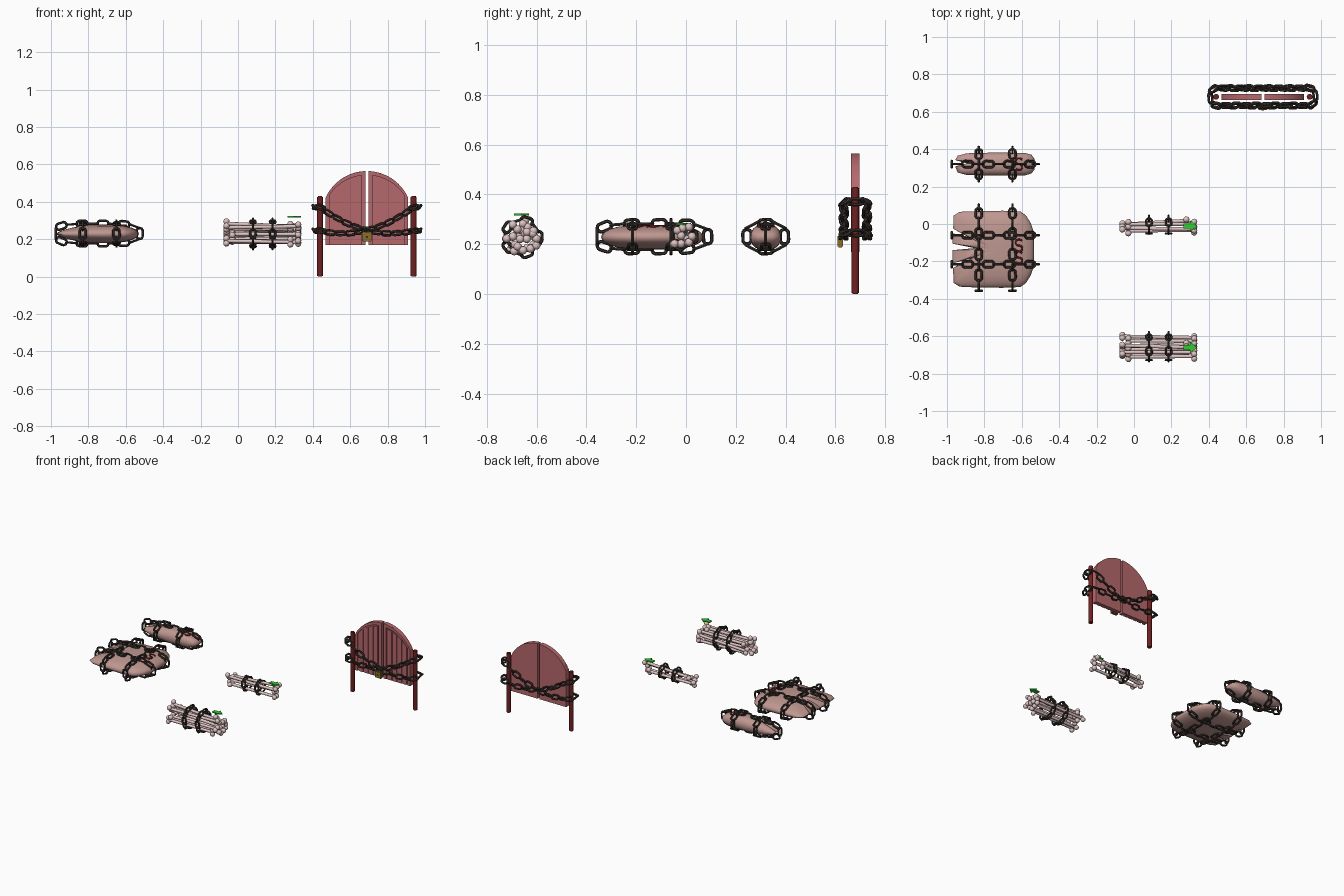
import bpy, bmesh, math, random
from mathutils import Vector, Matrix

if "Cube" in bpy.data.objects:
    bpy.data.objects.remove(bpy.data.objects["Cube"])
random.seed(4)

def mat(name, r, g, b):
    m = bpy.data.materials.new(name)
    m.diffuse_color = (r, g, b, 1)
    m.use_nodes = True
    m.node_tree.nodes["Principled BSDF"].inputs["Base Color"].default_value = m.diffuse_color
    return m

HIDE = mat("hide_pink", .52, .31, .28)
BONE = mat("bone_pale", .72, .55, .54)
GATE = mat("gate_pink", .47, .14, .15)
POST = mat("post_red", .16, .015, .015)
IRON = mat("dark_iron", .045, .035, .03)
BRASS = mat("old_brass", .25, .16, .02)
GREEN = mat("arrow_green", .03, .6, .03)
RED = mat("hook_red", .15, .01, .01)

def finish(name, bm, material, angle=40):
    bmesh.ops.recalc_face_normals(bm, faces=bm.faces)
    me = bpy.data.meshes.new(name)
    bm.to_mesh(me)
    bm.free()
    me.materials.append(material)
    me.shade_smooth()
    me.set_sharp_from_angle(angle=math.radians(angle))
    ob = bpy.data.objects.new(name, me)
    bpy.context.collection.objects.link(ob)
    return ob

def tube(name, pts, r, material):
    cu = bpy.data.curves.new(name, 'CURVE')
    cu.dimensions = '3D'
    cu.bevel_depth, cu.bevel_resolution, cu.use_fill_caps = r, 2, True
    sp = cu.splines.new('POLY')
    sp.points.add(len(pts) - 1)
    for p, co in zip(sp.points, pts):
        p.co = (*co, 1)
    cu.materials.append(material)
    ob = bpy.data.objects.new(name, cu)
    bpy.context.collection.objects.link(ob)

def prism(bm, loop, depth):
    f = bm.faces.new([bm.verts.new(p) for p in loop])
    ex = bmesh.ops.extrude_face_region(bm, geom=[f])
    bmesh.ops.translate(bm, vec=depth, verts=[v for v in ex['geom'] if isinstance(v, bmesh.types.BMVert)])

# --- chains: stadium links spread along a closed path
def add_link(bm, mx, L, W, r, n=14, k=6):
    R, a = W / 2 - r, (L - W) / 2
    rings = []
    for i in range(n):
        t = 2 * math.pi * (i + .5) / n
        c, s = math.cos(t), math.sin(t)
        ring = []
        for j in range(k):
            u = 2 * math.pi * j / k
            q = R + r * math.cos(u)
            ring.append(bm.verts.new(mx @ Vector((math.copysign(a, c) + q * c, q * s, r * math.sin(u)))))
        rings.append(ring)
    for i in range(n):
        A, B = rings[i], rings[(i + 1) % n]
        for j in range(k):
            bm.faces.new((A[j], A[(j + 1) % k], B[(j + 1) % k], B[j]))

def chain(bm, pts, ref, roll=0.0, L=.072, W=.048, r=.0068, pitch=.053):
    pts = [Vector(p) for p in pts]
    cum = [0]
    for i in range(len(pts)):
        cum.append(cum[-1] + (pts[(i + 1) % len(pts)] - pts[i]).length)
    total = cum[-1]
    def at(d):
        d %= total
        i = next((i for i in range(len(pts)) if cum[i + 1] >= d), len(pts) - 1)
        return pts[i].lerp(pts[(i + 1) % len(pts)], (d - cum[i]) / max(cum[i + 1] - cum[i], 1e-9))
    n = max(4, 2 * round(total / pitch / 2))
    for i in range(n):
        d = total * i / n
        t = (at(d + pitch / 2) - at(d - pitch / 2)).normalized()
        w = Vector(ref).cross(t).normalized()
        w = Matrix.Rotation(roll + (i % 2) * math.pi / 2, 3, t) @ w
        mx = Matrix((t, w, t.cross(w))).transposed().to_4x4()
        mx.translation = at(d)
        add_link(bm, mx, L, W, r)

def loop(axis, c, a, h, e=.55):
    out = []
    for i in range(160):
        t = 2 * math.pi * i / 160
        p, q = [math.copysign(abs(f) ** e, f) for f in (math.cos(t), math.sin(t))]
        out.append((c[0] + a * p, c[1], c[2] + h * q) if axis == 'x' else (c[0], c[1] + a * p, c[2] + h * q))
    return out

# --- hides: rounded pads from a notched outline, thinner toward the left
def pad(name, c, outline, h):
    bm = bmesh.new()
    n, rings = len(outline), []
    levels = [.15, .45, .68, .83, .93, .98, 1]
    for sgn, s in [(1, s) for s in levels] + [(-1, s) for s in levels[-2::-1]]:
        ring = []
        for x, y in outline:
            thin = .55 + .45 * min(1, max(0, (x * s + .215) / .17))
            z = sgn * h * thin * max(0, 1 - s ** 3) ** .5
            ring.append(bm.verts.new((c[0] + x * s, c[1] + y * s, c[2] + z)))
        rings.append(ring)
    for A, B in zip(rings, rings[1:]):
        for i in range(n):
            bm.faces.new((A[i], A[(i + 1) % n], B[(i + 1) % n], B[i]))
    bm.faces.new(rings[0])
    bm.faces.new(rings[-1])
    finish(name, bm, HIDE, 50)

big = [(.217, 0), (.217, .09), (.2, .14), (.175, .18), (.145, .202), (.05, .206), (-.08, .204), (-.18, .2),
       (-.212, .18), (-.215, .11), (-.14, .068), (-.216, .085), (-.218, .03), (-.1, .006), (-.218, -.005),
       (-.218, -.075), (-.12, -.05), (-.216, -.1), (-.212, -.18), (-.18, -.2), (-.08, -.205),
       (.05, -.206), (.145, -.202), (.175, -.18), (.2, -.14), (.217, -.09)]
small = [(.213, 0), (.21, .03), (.195, .05), (.16, .06), (0, .062), (-.15, .058), (-.2, .045), (-.213, .022),
         (-.15, .004), (-.213, -.012), (-.2, -.045), (-.15, -.058), (0, -.062), (.16, -.06), (.195, -.05), (.21, -.03)]
pad("wide_hide", (-.752, -.135, .228), big, .05)
pad("rolled_hide", (-.743, .32, .228), small, .05)

bm = bmesh.new()
for x in (-.83, -.65):
    chain(bm, loop('y', (x, -.135, .23), .222, .052), (1, 0, 0))
for y in (-.06, -.215):
    chain(bm, loop('x', (-.75, y, .23), .224, .052), (0, 1, 0))
finish("wide_hide_chains", bm, IRON)
bm = bmesh.new()
for x in (-.83, -.65):
    chain(bm, loop('y', (x, .32, .23), .075, .052), (1, 0, 0))
chain(bm, loop('x', (-.75, .32, .23), .224, .052), (0, 1, 0))
finish("rolled_hide_chains", bm, IRON)

# small curled hooks lying on the hides
for k, y in enumerate((-.115, -.18, .32)):
    pts = []
    for i in range(13):
        t = math.radians(30 + 240 * i / 12)
        pts.append((-.615 + .018 * math.cos(t), y + .016 + .016 * math.sin(t), .272))
    pts += [(2 * -.615 - px, 2 * y - py, pz) for px, py, pz in pts[::-1]]
    tube("curled_hook_%d" % k, pts, .005, RED)

# --- bone bundles
def bone(bm, p, q, ang, r):
    p, q = Vector(p), Vector(q)
    d = q - p
    rot = d.to_track_quat('Z', 'Y').to_matrix().to_4x4()
    bmesh.ops.create_cone(bm, segments=10, radius1=.01, radius2=.01, depth=d.length, cap_ends=True,
                          matrix=Matrix.Translation((p + q) / 2) @ rot)
    for e in (p, q):
        for s in (-1, 1):
            off = Vector((0, math.cos(ang), math.sin(ang))) * s * r * .8
            bmesh.ops.create_uvsphere(bm, u_segments=12, v_segments=8, radius=r, matrix=Matrix.Translation(e + off))

def bundle(name, c, spots, R, arrow_z):
    bm = bmesh.new()
    for i, (y, z) in enumerate(spots):
        j = [random.uniform(-.012, .012) for _ in range(4)]
        x0 = -.062 if i % 3 else -.03
        x1 = .322 if i % 3 != 1 else .28
        bone(bm, (x0, c[0] + y + j[0], c[1] + z + j[1]), (x1, c[0] + y + j[2], c[1] + z + j[3]), i * 1.1, .0165)
    finish(name, bm, BONE, 60)
    bm = bmesh.new()
    for x in (.08, .185):
        chain(bm, loop('y', (x, c[0], c[1]), R, R, 1), (1, 0, 0), L=.06, W=.042, r=.0065, pitch=.044)
    finish(name + "_chains", bm, IRON)
    # flat direction arrow above the bundle end
    bm = bmesh.new()
    prof = [(.265, -.014), (.3, -.014), (.3, -.03), (.337, 0), (.3, .03), (.3, .014), (.265, .014)]
    prism(bm, [(x, c[0] + y, arrow_z - .004) for x, y in prof], (0, 0, .008))
    finish(name + "_arrow", bm, GREEN, 20)

bundle("small_bone_bundle", (-.01, .23), [(-.02, -.02), (.018, -.018), (-.018, .02), (.016, .026)], .04, .281)
ring = [(.05 * math.cos(i * math.pi / 4), .046 * math.sin(i * math.pi / 4)) for i in range(8)]
bundle("large_bone_bundle", (-.66, .228), [(0, 0), (.012, .02)] + ring, .068, .32)

# --- gate: posts, arched leaves and front planks
CX = .689
bm = bmesh.new()
for s in (-1, 1):
    bmesh.ops.create_cone(bm, segments=16, radius1=.0155, radius2=.0155, depth=.43, cap_ends=True,
                          matrix=Matrix.Translation((CX + s * .25, .68, .215)))
bmesh.ops.bevel(bm, geom=[e for e in bm.edges if abs(e.verts[0].co.z - e.verts[1].co.z) < .01],
                offset=.004, segments=2, affect='EDGES')
finish("gate_posts", bm, POST)

def top(d):
    return .322 + math.sqrt(.242 ** 2 - d * d)

def strip(bm, s, d0, d1, lo, drop, y0, y1, n=8):
    ds = [d0 + (d1 - d0) * i / n for i in range(n + 1)]
    pts = [(CX + s * d, y0, top(d) - drop) for d in ds]
    pts += [(CX + s * d, y0, lo(d)) for d in (ds[::-1] if lo(d0) != lo(d1) else (d1, d0))]
    prism(bm, pts, (0, y1 - y0, 0))

for s, side in ((-1, "left"), (1, "right")):
    bm = bmesh.new()
    strip(bm, s, .008, .22, lambda d: .168, 0, .672, .696, 16)
    finish(side + "_gate_leaf", bm, GATE, 30)
    bm = bmesh.new()
    strip(bm, s, .008, .03, lambda d: .168, 0, .663, .674)
    strip(bm, s, .2, .22, lambda d: .168, 0, .663, .674)
    strip(bm, s, .03, .2, lambda d: top(d) - .022, 0, .663, .674)
    for i in range(4):
        strip(bm, s, .04 + i * .039, .072 + i * .039, lambda d: .168, .032, .665, .674)
    finish(side + "_gate_planks", bm, GATE, 30)

# gate chains: two sagging loops crossing front and back
def gate_path(zl, zr, g):
    x0, x1, out = .44, .938, []
    def z(u):
        return zl + (zr - zl) * u - .24 * u * (1 - u)
    for i in range(40):
        u = i / 40
        out.append((x0 + (x1 - x0) * u, .68 - g, z(u)))
    out += [(x1 + .032 * math.sin(a), .68 - g * math.cos(a), zr) for a in [math.pi * i / 16 for i in range(16)]]
    for i in range(40):
        u = 1 - i / 40
        out.append((x0 + (x1 - x0) * u, .68 + g, z(u)))
    out += [(x0 - .032 * math.sin(a), .68 + g * math.cos(a), zl) for a in [math.pi * i / 16 for i in range(16)]]
    return out

bm = bmesh.new()
chain(bm, gate_path(.37, .245, .05), (0, 0, 1), .7, L=.066, W=.044)
chain(bm, gate_path(.245, .37, .043), (0, 0, 1), .7, L=.066, W=.044)
finish("gate_chains", bm, IRON)

# padlock with shackle and keyhole
bm = bmesh.new()
bmesh.ops.create_cube(bm, size=1, matrix=Matrix.Translation((CX, .62, .212)) @ Matrix.Diagonal((.052, .022, .05, 1)))
bmesh.ops.bevel(bm, geom=bm.edges[:], offset=.004, segments=2, affect='EDGES')
finish("padlock_body", bm, BRASS)
arc = [(CX + .016 * math.cos(math.pi * i / 10), .62, .248 + .016 * math.sin(math.pi * i / 10)) for i in range(11)]
tube("padlock_shackle", [(CX + .016, .62, .23)] + arc + [(CX - .016, .62, .23)], .005, IRON)
tube("padlock_keyhole", [(CX, .6075, .212), (CX, .612, .212)], .007, IRON)
